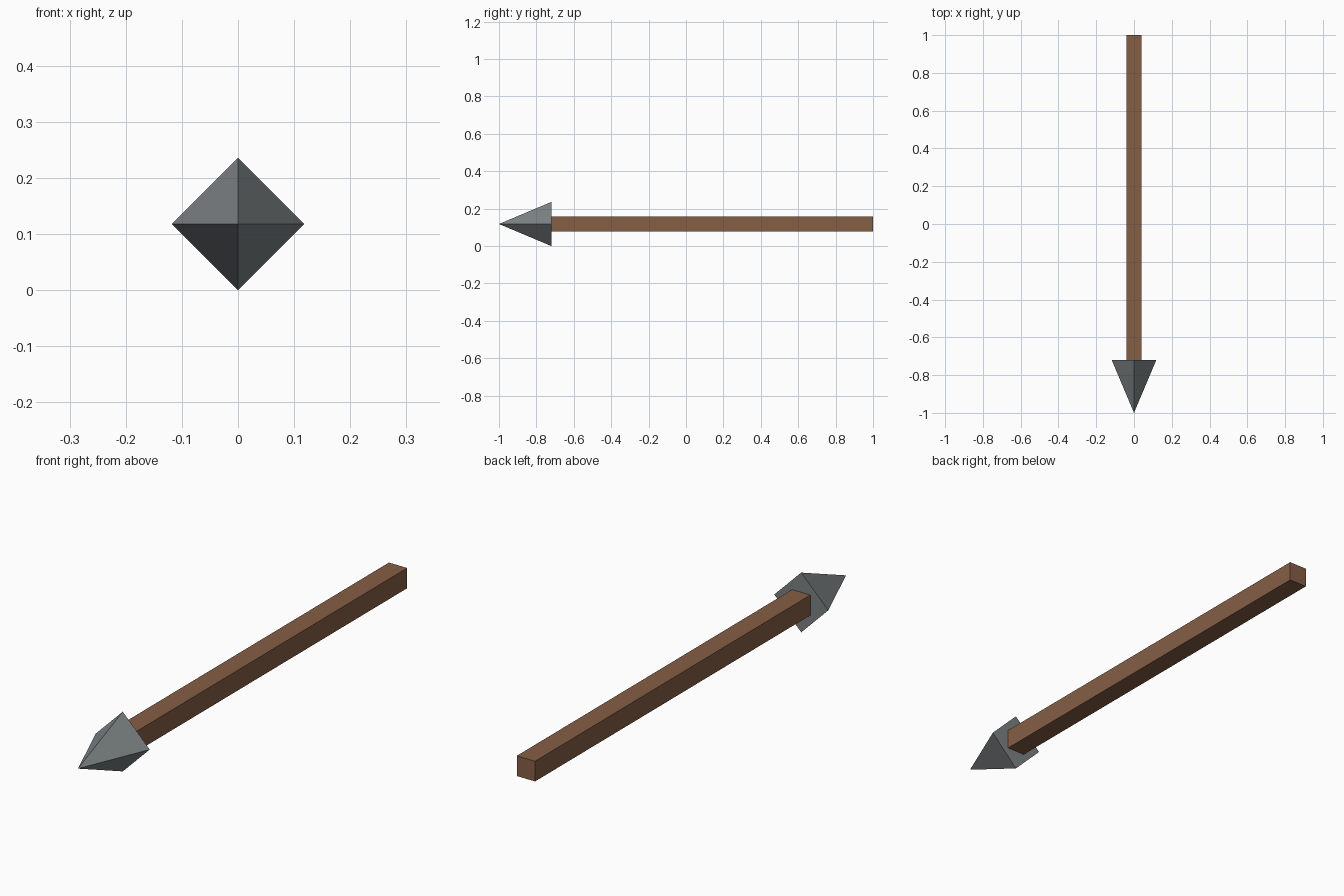
import bpy, bmesh, math
from mathutils import Matrix

if "Cube" in bpy.data.objects:
    bpy.data.objects.remove(bpy.data.objects["Cube"])

R = 0.118        # half diagonal of the head, also the axis height
BASE_Y = -0.72   # where head meets shaft


def material(name, rgb):
    m = bpy.data.materials.new(name)
    m.diffuse_color = (*rgb, 1)
    m.use_nodes = True
    m.node_tree.nodes["Principled BSDF"].inputs["Base Color"].default_value = m.diffuse_color
    return m


def add_object(name, bm, mat):
    bmesh.ops.recalc_face_normals(bm, faces=bm.faces)
    me = bpy.data.meshes.new(name)
    bm.to_mesh(me)
    bm.free()
    me.materials.append(mat)
    ob = bpy.data.objects.new(name, me)
    bpy.context.collection.objects.link(ob)
    return ob


wood = material("brown wood", (0.235, 0.112, 0.060))
metal = material("grey metal", (0.20, 0.22, 0.228))

# Square wooden shaft
bm = bmesh.new()
bmesh.ops.create_cube(bm, size=1, matrix=Matrix.Translation((0, (1 + BASE_Y) / 2, R))
                      @ Matrix.Diagonal((0.08, 1 - BASE_Y, 0.08, 1)))
add_object("shaft", bm, wood)

# Four-sided pyramid head, flat at the back, corners up/down/left/right
bm = bmesh.new()
ring = [bm.verts.new((R * math.cos(i * math.pi / 2), BASE_Y, R + R * math.sin(i * math.pi / 2)))
        for i in range(4)]
tip = bm.verts.new((0, -1, R))
bm.faces.new(ring)
for i in range(4):
    bm.faces.new((ring[i], ring[(i + 1) % 4], tip))
add_object("spear_head", bm, metal)
